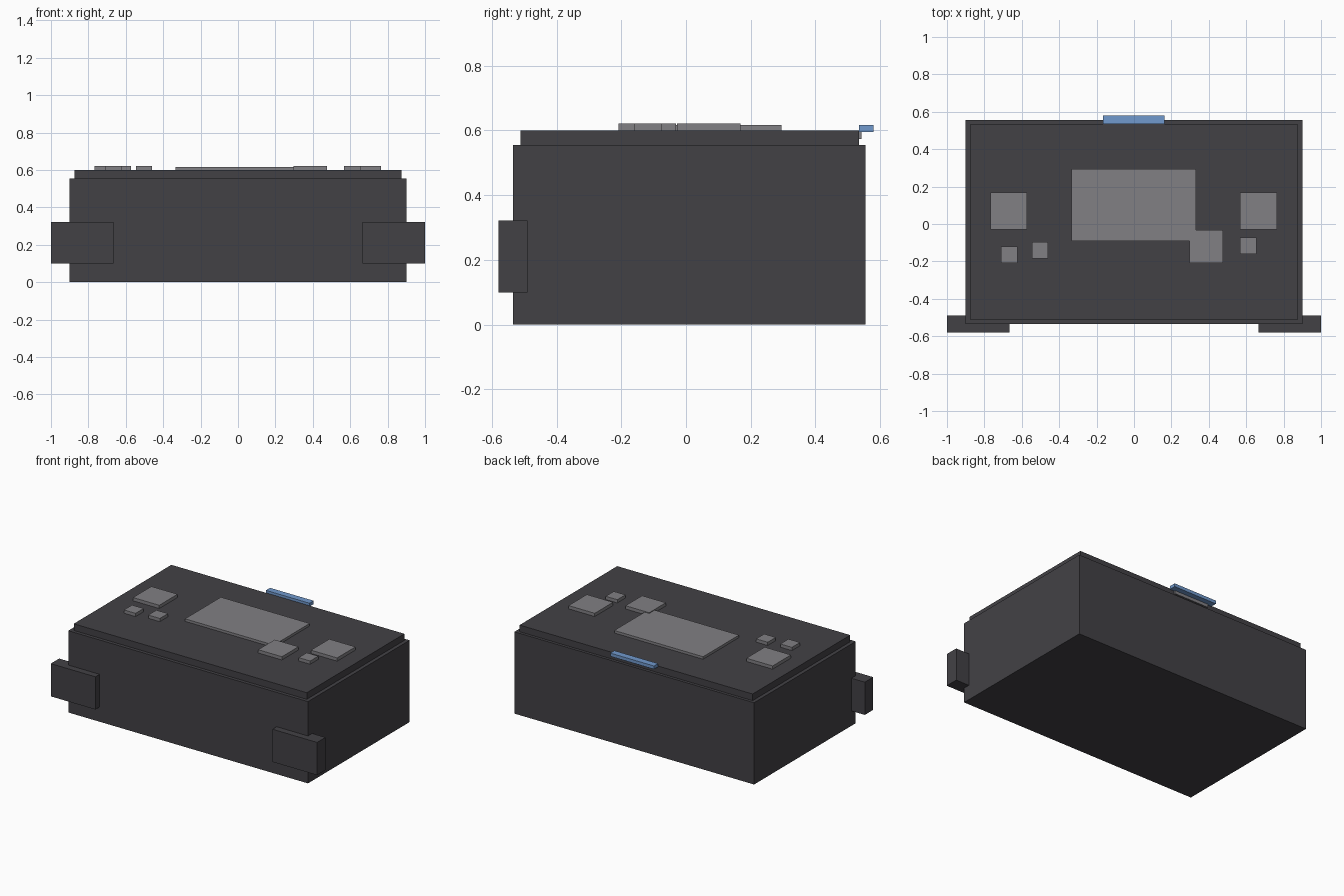
import bpy
from mathutils import Matrix, Vector
import bmesh

old = bpy.data.objects.get("Cube")
if old:
    bpy.data.objects.remove(old, do_unlink=True)


def material(name, rgb):
    mat = bpy.data.materials.new(name)
    mat.use_nodes = True
    color = (*rgb, 1.0)
    mat.diffuse_color = color
    mat.node_tree.nodes["Principled BSDF"].inputs["Base Color"].default_value = color
    return mat


charcoal = material("charcoal", (0.055, 0.053, 0.06))
grey = material("mid grey", (0.22, 0.215, 0.23))
blue = material("blue", (0.165, 0.32, 0.61))


def box(name, mat, x, y, z):
    """Box spanning the given (min, max) ranges."""
    lo, hi = (Vector(c) for c in zip(x, y, z))
    bm = bmesh.new()
    bmesh.ops.create_cube(bm, size=1, matrix=Matrix.LocRotScale(None, None, hi - lo))
    mesh = bpy.data.meshes.new(name)
    bm.to_mesh(mesh)
    bm.free()
    mesh.materials.append(mat)
    obj = bpy.data.objects.new(name, mesh)
    obj.location = (lo + hi) / 2
    bpy.context.collection.objects.link(obj)
    return obj


# Main case and stepped lid
box("case_body", charcoal, (-0.9, 0.9), (-0.535, 0.555), (0, 0.555))
box("case_lid", charcoal, (-0.875, 0.875), (-0.512, 0.535), (0.555, 0.6))

# Blocks wrapping the front corners
for side, x in (("left", (0.665, 1.0)), ("right", (-1.0, -0.665))):
    box(side + "_corner_block", charcoal, x, (-0.58, -0.49), (0.1, 0.322))

# Raised pads on the lid
box("centre_panel", grey, (-0.335, 0.332), (-0.09, 0.295), (0.6, 0.617))
pads = {
    "right_large_pad": (-0.67, 0.07, 0.197),
    "left_large_pad": (0.666, 0.07, 0.197),
    "panel_corner_pad": (0.387, -0.12, 0.178),
    "right_outer_button": (-0.667, -0.165, 0.087),
    "right_inner_button": (-0.502, -0.14, 0.087),
    "left_button": (0.611, -0.117, 0.087),
}
for name, (x, y, size) in pads.items():
    h = size / 2
    box(name, grey, (x - h, x + h), (y - h, y + h), (0.6, 0.622))

# Rear tab with its mounting plate
box("rear_tab", blue, (-0.165, 0.163), (0.535, 0.579), (0.595, 0.617))
box("rear_tab_mount", grey, (-0.13, 0.13), (0.535, 0.543), (0.574, 0.596))
